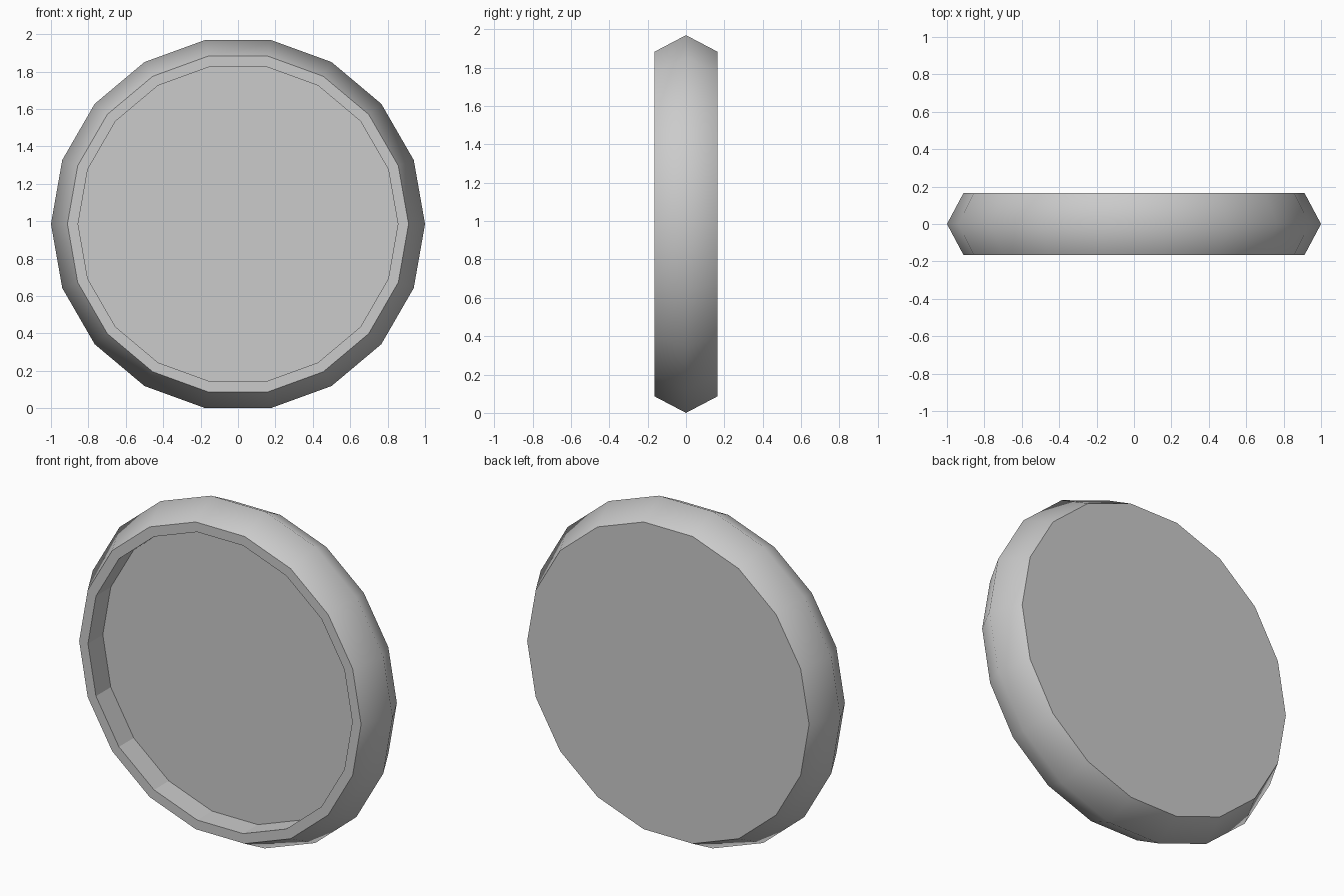
import bpy, bmesh
from math import cos, sin, pi, radians

if "Cube" in bpy.data.objects:
    bpy.data.objects.remove(bpy.data.objects["Cube"])

SIDES = 18
CZ = sin(radians(80))  # lowest edge rests on z = 0

# (radius, y) from recessed floor, over the rim, round to the back
PROFILE = [(0.855, -0.028), (0.855, -0.165), (0.912, -0.165),
           (1.0, 0.0), (0.912, 0.165)]

bm = bmesh.new()
rings = [[bm.verts.new((r * cos(2 * pi * i / SIDES), y, CZ + r * sin(2 * pi * i / SIDES)))
          for i in range(SIDES)] for r, y in PROFILE]

# Bands: only the bulging outer wall is smooth
for k in range(len(rings) - 1):
    a, b = rings[k], rings[k + 1]
    for i in range(SIDES):
        j = (i + 1) % SIDES
        f = bm.faces.new((a[i], a[j], b[j], b[i]))
        f.smooth = k >= 2

# Recessed floor and back
bm.faces.new(rings[0])
bm.faces.new(rings[-1])
bmesh.ops.recalc_face_normals(bm, faces=bm.faces)

# Sharp edges where the wall meets the flat faces
for e in bm.edges:
    if len({f.smooth for f in e.link_faces}) > 1:
        e.smooth = False

mesh = bpy.data.meshes.new("round_dish")
bm.to_mesh(mesh)
bm.free()
bpy.context.collection.objects.link(bpy.data.objects.new("round_dish", mesh))
